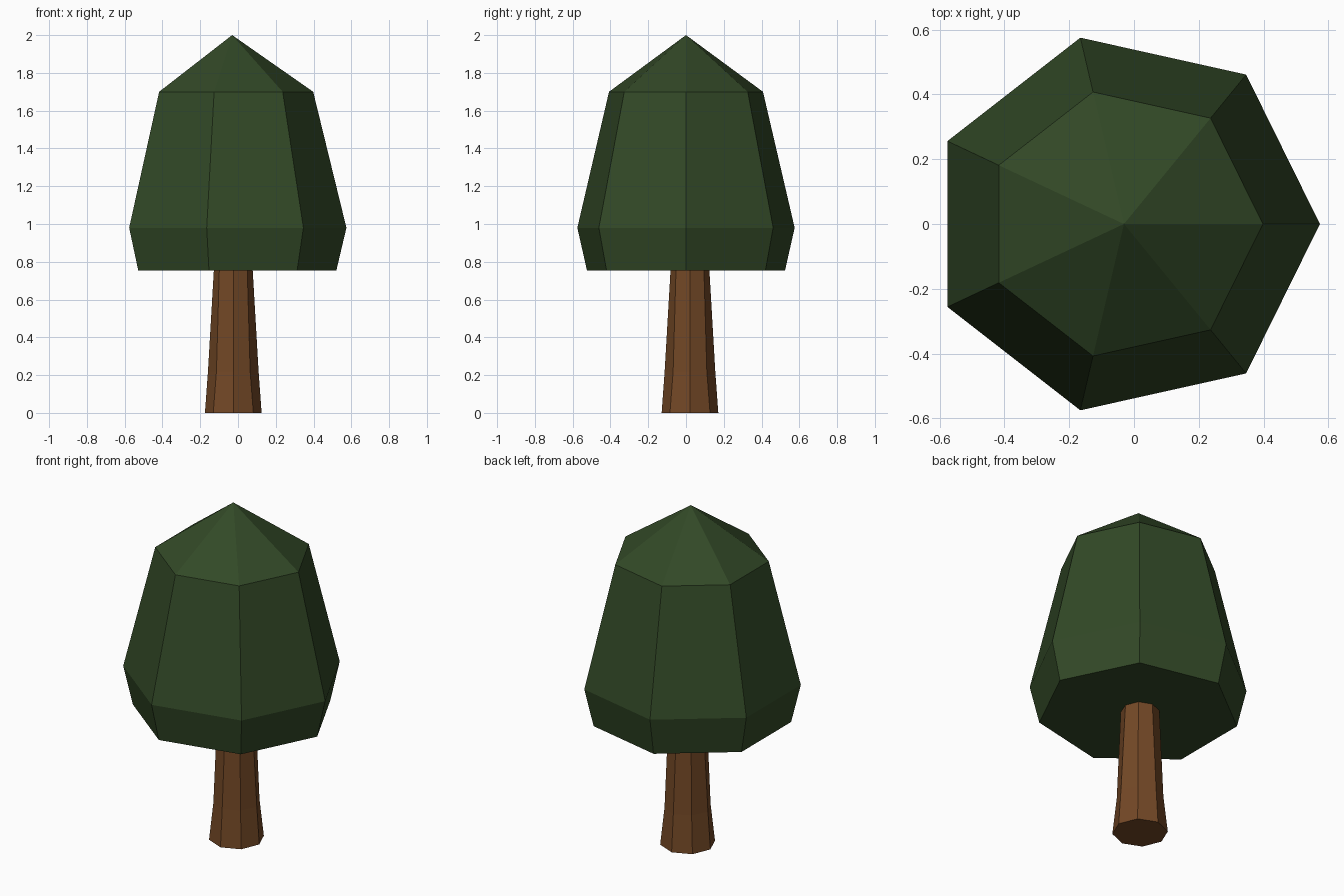
import bpy, math

if "Cube" in bpy.data.objects:
    bpy.data.objects.remove(bpy.data.objects["Cube"])


def material(name, rgb):
    m = bpy.data.materials.new(name)
    m.diffuse_color = (*rgb, 1)
    m.use_nodes = True
    m.node_tree.nodes["Principled BSDF"].inputs["Base Color"].default_value = m.diffuse_color
    return m


def ring(n, cx, cy, z, radii):
    """n points round a centre; radii repeat around the ring."""
    return [(cx + radii[i % len(radii)][0] * math.cos(2 * math.pi * i / n),
             cy + radii[i % len(radii)][1] * math.sin(2 * math.pi * i / n), z)
            for i in range(n)]


def loft(name, rings, mat, apex=None):
    """Join stacked rings with flat faces, closed by a cap or an apex."""
    n = len(rings[0])
    verts = [p for r in rings for p in r]
    faces = [tuple(reversed(range(n)))]
    for k in range(len(rings) - 1):
        a, b = k * n, (k + 1) * n
        faces += [(a + i, a + (i + 1) % n, b + (i + 1) % n, b + i) for i in range(n)]
    last = (len(rings) - 1) * n
    if apex:
        verts.append(apex)
        faces += [(last + i, last + (i + 1) % n, len(verts) - 1) for i in range(n)]
    else:
        faces.append(tuple(range(last, last + n)))
    mesh = bpy.data.meshes.new(name)
    mesh.from_pydata(verts, [], faces)
    mesh.materials.append(mat)
    obj = bpy.data.objects.new(name, mesh)
    bpy.context.collection.objects.link(obj)
    return obj


leaf_green = material("leaf green", (0.032, 0.066, 0.020))
bark_brown = material("bark brown", (0.17, 0.064, 0.019))

# Crown: seven-sided rings rising to a point
crown_profile = [(0.755, 0.552, 0.538), (0.98, 0.605, 0.59), (1.70, 0.429, 0.418)]
loft("crown", [ring(7, -0.031, 0, z, [(rx, ry)]) for z, rx, ry in crown_profile],
     leaf_green, apex=(-0.031, 0, 2.0))

# Trunk: eight sides, flared at the foot
trunk_profile = [(0, 0.15, 0.15), (0.22, 0.134, 0.126), (0.77, 0.102, 0.104)]
loft("trunk", [ring(8, -0.025, 0.021, z, [(a, a), (d, d)]) for z, a, d in trunk_profile],
     bark_brown)
